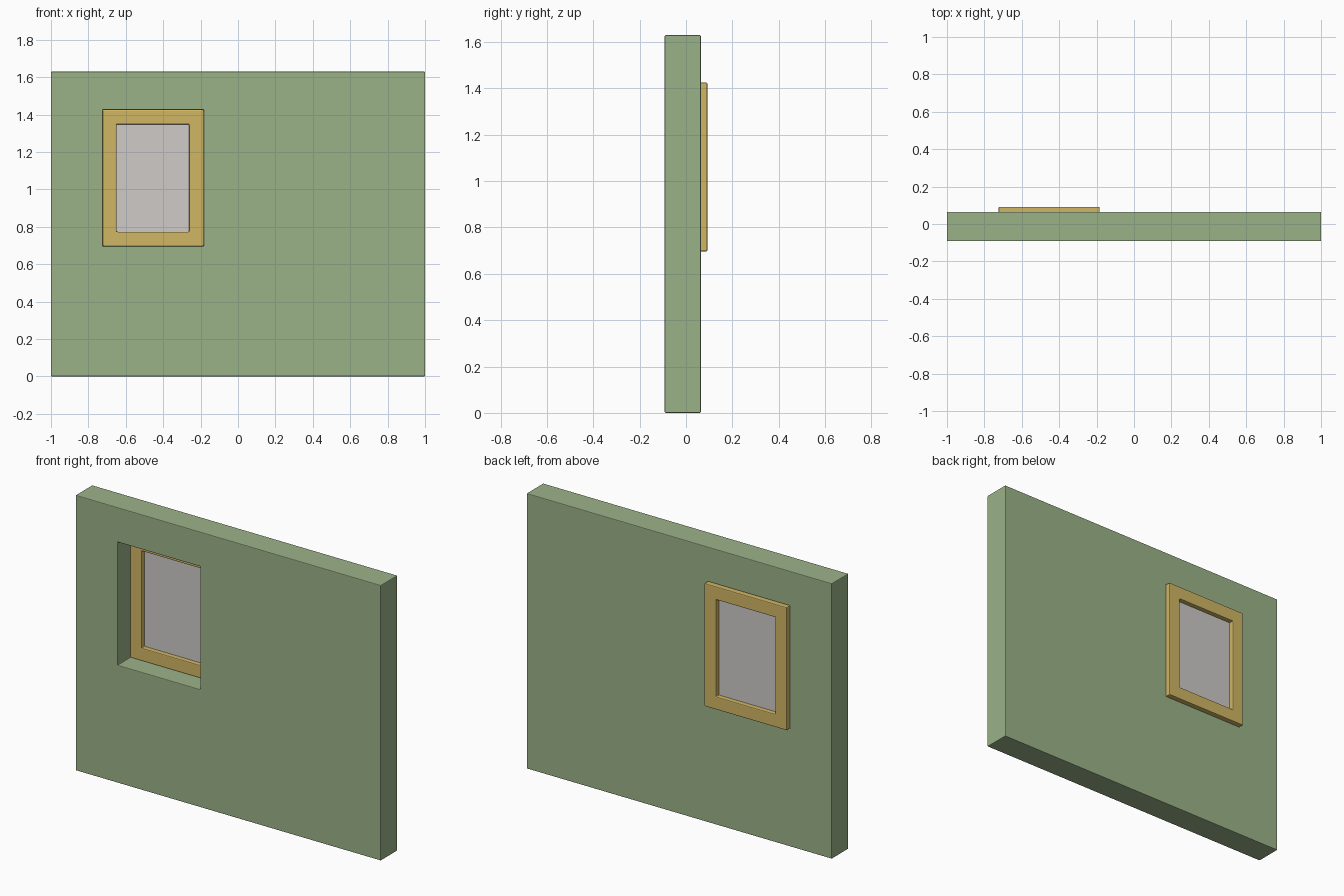
import bpy, bmesh

if "Cube" in bpy.data.objects:
    bpy.data.objects.remove(bpy.data.objects["Cube"])


def material(name, color):
    m = bpy.data.materials.new(name)
    m.diffuse_color = (*color, 1)
    m.use_nodes = True
    m.node_tree.nodes["Principled BSDF"].inputs["Base Color"].default_value = m.diffuse_color
    return m


GREEN = material("sage green", (0.33, 0.45, 0.25))
YELLOW = material("ochre yellow", (0.64, 0.47, 0.13))
GREY = material("pane grey", (0.62, 0.60, 0.58))


def rect(x0, x1, z0, z1):
    return [(x0, z0), (x1, z0), (x1, z1), (x0, z1)]


def finish(name, bm, mat, bevel=0.0):
    bmesh.ops.recalc_face_normals(bm, faces=bm.faces[:])
    if bevel:
        # soften the rim edges, leaving the coplanar ring seams alone
        edges = [e for e in bm.edges if e.calc_face_angle(0) > 0.5]
        bmesh.ops.bevel(bm, geom=edges, offset=bevel, segments=2,
                        profile=0.5, affect='EDGES')
    me = bpy.data.meshes.new(name)
    bm.to_mesh(me)
    bm.free()
    ob = bpy.data.objects.new(name, me)
    bpy.context.collection.objects.link(ob)
    me.materials.append(mat)
    return ob


def ring(name, outer, inner, y0, y1, mat, bevel):
    """Upright slab with a rectangular opening."""
    bm = bmesh.new()
    of, ob_, inf, inb = [[bm.verts.new((x, y, z)) for x, z in loop]
                         for loop, y in ((outer, y0), (outer, y1), (inner, y0), (inner, y1))]
    for a, b in ((of, inf), (ob_, inb), (of, ob_), (inf, inb)):
        for i in range(4):
            j = (i + 1) % 4
            bm.faces.new((a[i], a[j], b[j], b[i]))
    return finish(name, bm, mat, bevel)


opening = rect(-0.724, -0.184, 0.697, 1.425)
pane = rect(-0.649, -0.261, 0.773, 1.347)

# wall with a through opening
ring("wall", rect(-1, 1, 0, 1.63), opening, -0.092, 0.064, GREEN, 0.004)
# frame set into the opening, standing proud of the back
ring("window_frame", opening, pane, 0.026, 0.092, YELLOW, 0.005)

# thin pane in the middle of the frame
bm = bmesh.new()
bmesh.ops.create_cube(bm, size=1)
for v in bm.verts:
    v.co = (-0.455 + v.co.x * 0.40, 0.059 + v.co.y * 0.01, 1.06 + v.co.z * 0.586)
finish("window_pane", bm, GREY)
